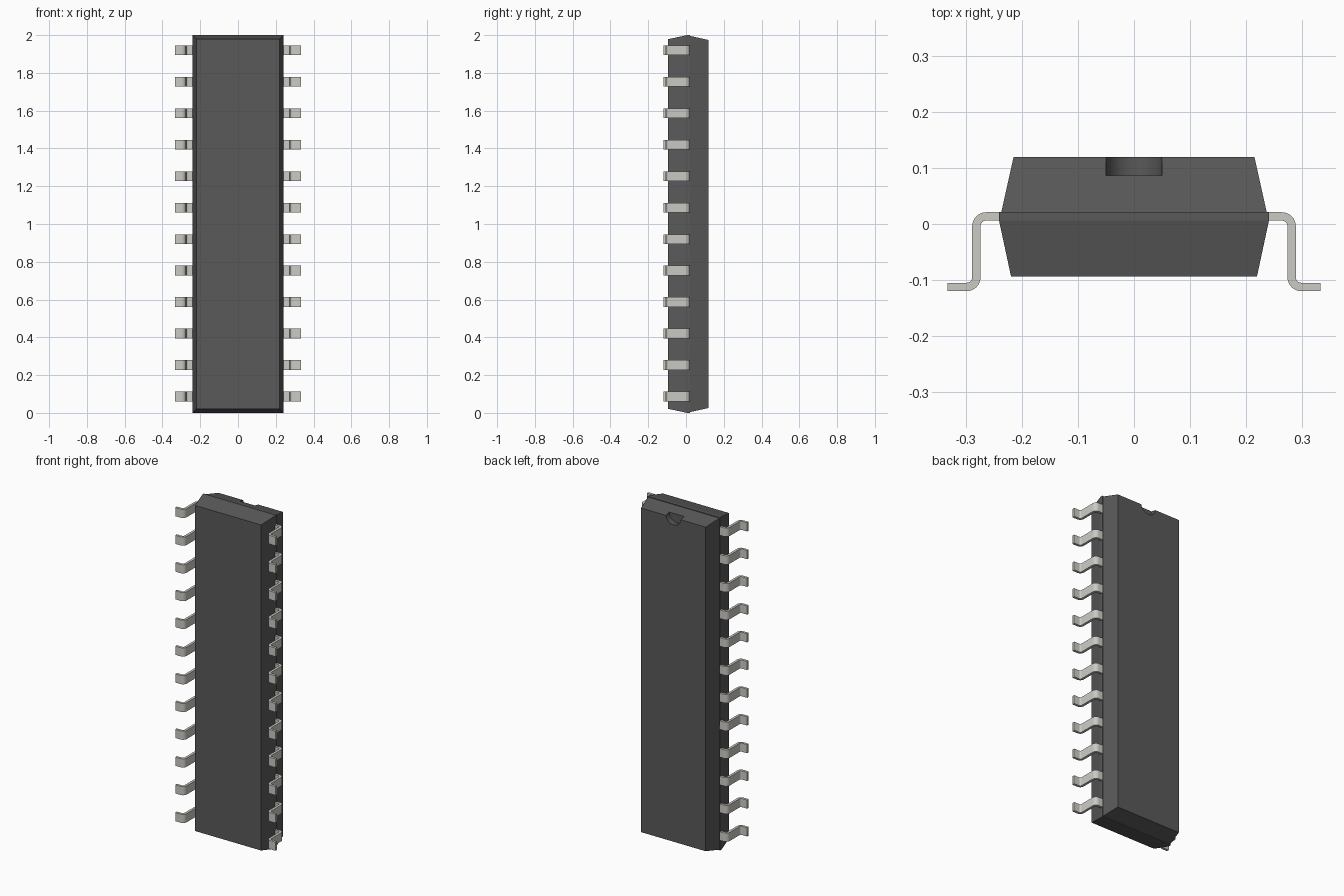
import bpy, bmesh, math
from math import pi, sin, cos

if "Cube" in bpy.data.objects:
    bpy.data.objects.remove(bpy.data.objects["Cube"])


def material(name, rgb):
    m = bpy.data.materials.new(name)
    m.diffuse_color = (*rgb, 1)
    m.use_nodes = True
    m.node_tree.nodes["Principled BSDF"].inputs["Base Color"].default_value = m.diffuse_color
    return m


def mesh_object(name, bm, mat):
    bmesh.ops.recalc_face_normals(bm, faces=bm.faces)
    me = bpy.data.meshes.new(name)
    bm.to_mesh(me)
    bm.free()
    me.materials.append(mat)
    ob = bpy.data.objects.new(name, me)
    bpy.context.collection.objects.link(ob)
    return ob


def select_only(ob):
    bpy.ops.object.select_all(action='DESELECT')
    ob.select_set(True)
    bpy.context.view_layer.objects.active = ob


plastic = material("dark_plastic", (0.1, 0.1, 0.1))
metal = material("tinned_metal", (0.6, 0.59, 0.55))

# Body: rectangular rings (half width, y) lofted from front face to back face
HALF_W = 0.241
bm = bmesh.new()
rings = []
for hw, y in [(0.2195, -0.094), (HALF_W, 0.006), (HALF_W, 0.021),
              (0.237, 0.021), (0.215, 0.12)]:
    hz = 1 - (HALF_W - hw)
    rings.append([bm.verts.new((sx * hw, y, 1 + sz * hz))
                  for sx, sz in [(-1, -1), (1, -1), (1, 1), (-1, 1)]])
for a, b in zip(rings, rings[1:]):
    for i in range(4):
        j = (i + 1) % 4
        bm.faces.new((a[i], a[j], b[j], b[i]))
bm.faces.new(rings[0])
bm.faces.new(rings[-1])
body = mesh_object("chip_body", bm, plastic)

# Round orientation notch in the back face at the top end
bpy.ops.mesh.primitive_cylinder_add(vertices=48, radius=0.05, depth=0.1,
                                    location=(0, 0.137, 1.98), rotation=(pi / 2, 0, 0))
cutter = bpy.context.object
cutter.name = "notch_cutter"
cutter.hide_render = True
cutter.data.materials.append(plastic)
select_only(body)
mod = body.modifiers.new("notch", 'BOOLEAN')
mod.operation = 'DIFFERENCE'
mod.solver = 'EXACT'
mod.object = cutter
bpy.ops.object.modifier_apply(modifier=mod.name)
bpy.data.objects.remove(cutter)
select_only(body)
bpy.ops.object.shade_smooth_by_angle(angle=math.radians(10))


# Lead: S-bent strip, profile in x-y, extruded along z
def arc(cx, cy, r, a0, a1, n=8):
    return [(cx + r * cos(a0 + (a1 - a0) * i / n),
             cy + r * sin(a0 + (a1 - a0) * i / n)) for i in range(n + 1)]


T, R, r = 0.015, 0.025, 0.010      # thickness, outer and inner bend radius
X, TOP, FOOT, END = 0.274, 0.021, -0.12, 0.333
upper = (X + T - R, TOP - R)       # bend centres
lower = (X + R, FOOT + R)
profile = ([(0.225, TOP)] + arc(*upper, R, pi / 2, 0)
           + arc(*lower, r, pi, 1.5 * pi) + [(END, FOOT + T), (END, FOOT)]
           + arc(*lower, R, 1.5 * pi, pi) + arc(*upper, r, 0, pi / 2)
           + [(0.225, TOP - T)])
LEAD_W, PITCH, COUNT = 0.052, 1 / 6, 12
bm = bmesh.new()
face = bm.faces.new([bm.verts.new((x, y, -LEAD_W / 2)) for x, y in profile])
ext = bmesh.ops.extrude_face_region(bm, geom=[face])
bmesh.ops.translate(bm, vec=(0, 0, LEAD_W),
                    verts=[v for v in ext["geom"] if isinstance(v, bmesh.types.BMVert)])
first = mesh_object("lead_right_1", bm, metal)
select_only(first)
bpy.ops.object.shade_smooth_by_angle(angle=math.radians(30))

# Twelve leads on each side sharing one mesh
for i in range(COUNT):
    z = 1.003 + (i - (COUNT - 1) / 2) * PITCH
    for side, turn in (("right", 0), ("left", pi)):
        if i == 0 and side == "right":
            lead = first
        else:
            lead = bpy.data.objects.new(f"lead_{side}_{i + 1}", first.data)
            bpy.context.collection.objects.link(lead)
        lead.location.z = z
        lead.rotation_euler.y = turn
